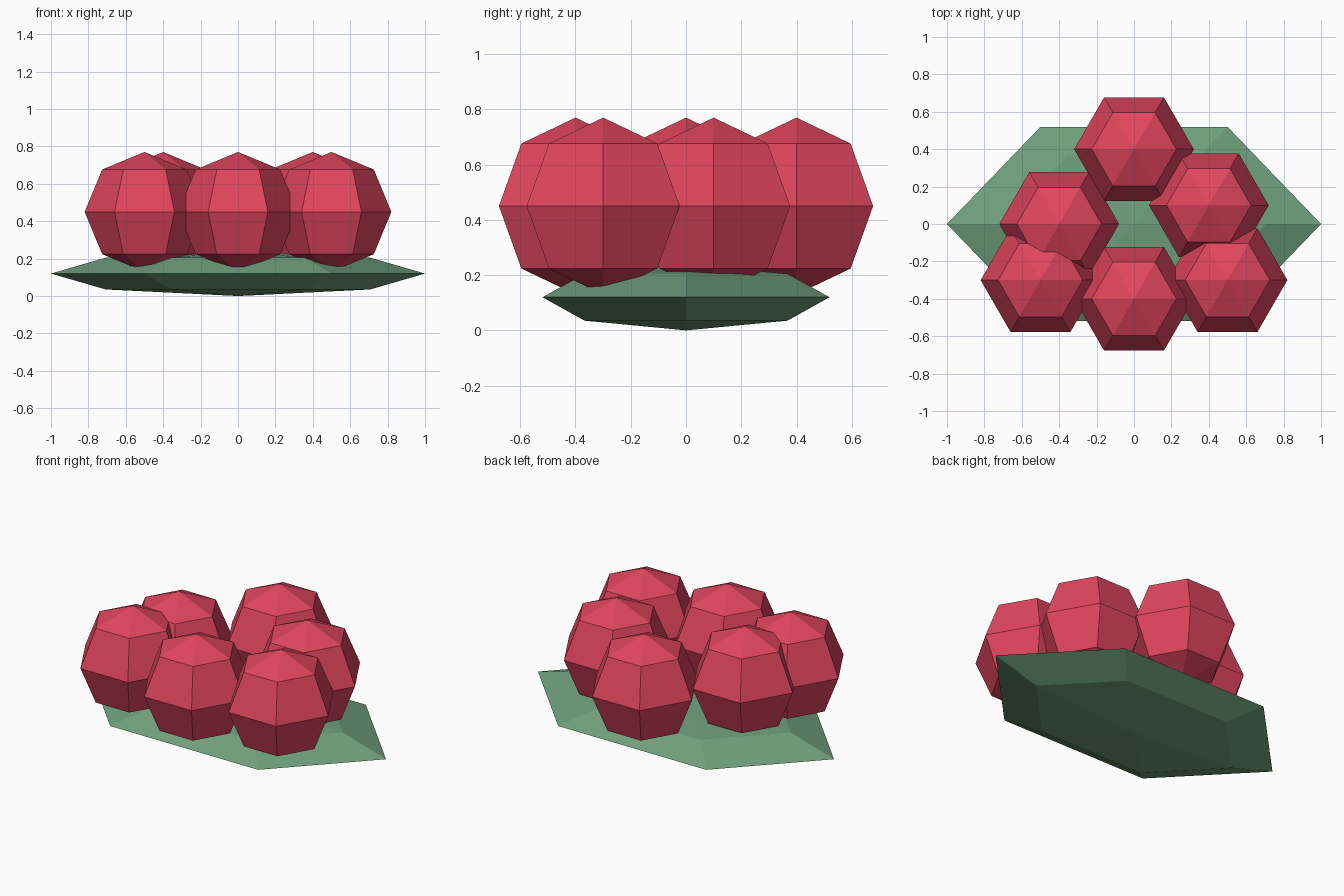
import bpy, bmesh
from math import pi, sin, cos

if "Cube" in bpy.data.objects:
    bpy.data.objects.remove(bpy.data.objects["Cube"])


def material(name, rgb):
    m = bpy.data.materials.new(name)
    m.diffuse_color = (*rgb, 1)
    m.use_nodes = True
    m.node_tree.nodes["Principled BSDF"].inputs["Base Color"].default_value = m.diffuse_color
    return m


def faceted_ball(name, center, radii, mat, sides=6, rings=4):
    """Low-poly sphere with corners on the x axis."""
    bm = bmesh.new()
    loops = []
    for r in range(1, rings):
        p = pi * r / rings
        loops.append([bm.verts.new((radii[0] * sin(p) * cos(2 * pi * s / sides),
                                    radii[1] * sin(p) * sin(2 * pi * s / sides),
                                    radii[2] * cos(p))) for s in range(sides)])
    top = bm.verts.new((0, 0, radii[2]))
    bottom = bm.verts.new((0, 0, -radii[2]))
    for s in range(sides):
        t = (s + 1) % sides
        bm.faces.new((top, loops[0][s], loops[0][t]))
        for a, b in zip(loops, loops[1:]):
            bm.faces.new((a[s], b[s], b[t], a[t]))
        bm.faces.new((bottom, loops[-1][t], loops[-1][s]))
    mesh = bpy.data.meshes.new(name)
    bm.to_mesh(mesh)
    bm.free()
    mesh.materials.append(mat)
    ob = bpy.data.objects.new(name, mesh)
    ob.location = center
    bpy.context.collection.objects.link(ob)
    return ob


green = material("leaf_green", (0.16, 0.35, 0.2))
red = material("berry_red", (0.75, 0.06, 0.11))

# Flattened leaf base
faceted_ball("leaf_base", (0, 0, 0.12), (1.0, 0.6, 0.12), green)

# Cluster of berries resting in the leaf
spots = [(0, 0.4), (-0.4, 0), (0.4, 0.1), (-0.5, -0.3), (0.5, -0.3), (0, -0.4)]
for i, (x, y) in enumerate(spots, 1):
    faceted_ball(f"berry_{i}", (x, y, 0.45), (0.32, 0.32, 0.32), red)
